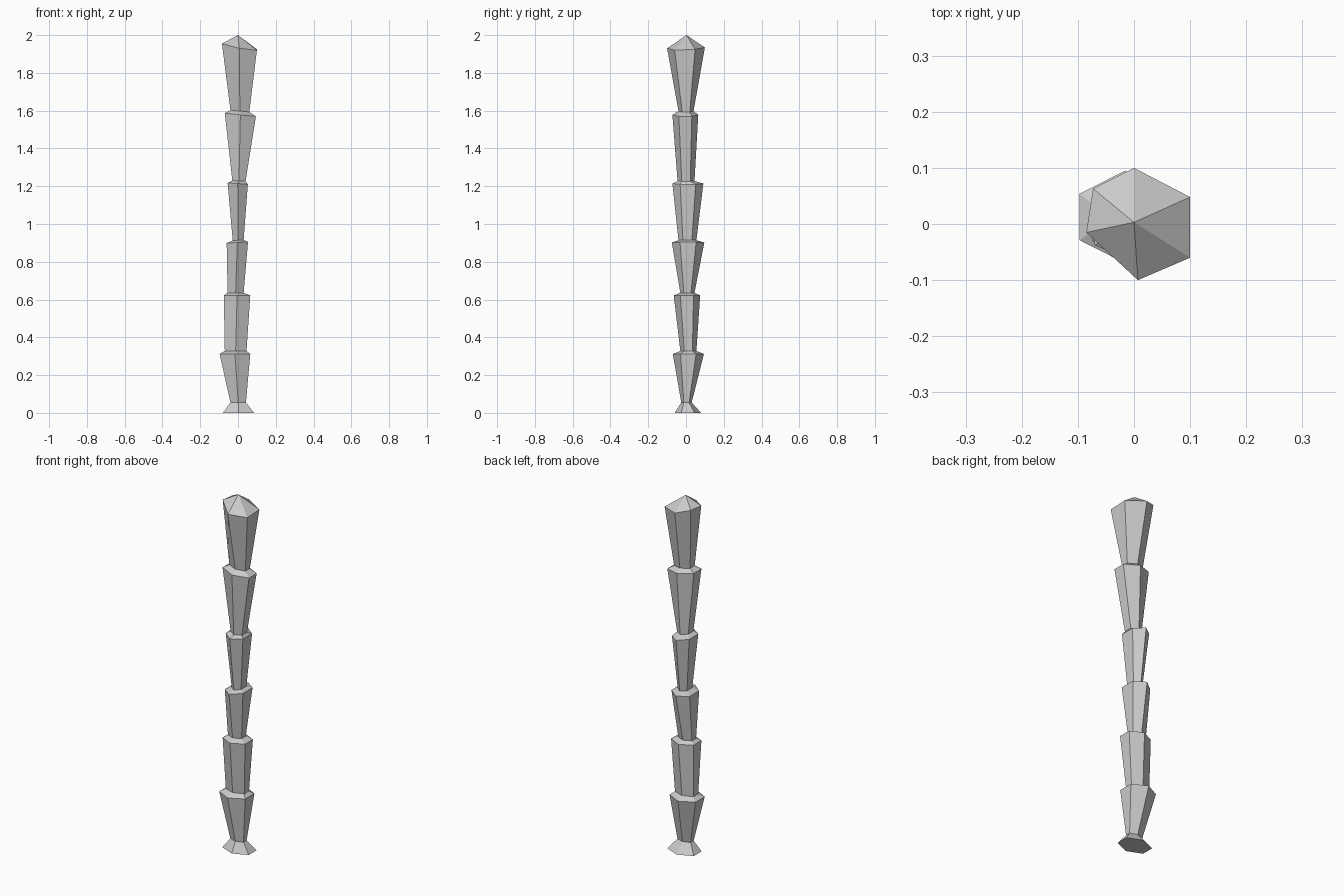
import bpy, bmesh, math

cube = bpy.data.objects.get("Cube")
if cube:
    bpy.data.objects.remove(cube, do_unlink=True)

# One flat colour
grey = bpy.data.materials.new("light_grey")
grey.use_nodes = True
colour = (0.6, 0.6, 0.6, 1)
grey.diffuse_color = colour
grey.node_tree.nodes["Principled BSDF"].inputs["Base Color"].default_value = colour

# Rings from the foot up: left, right, front, back, height, sideways tilt
RINGS = [
    (-.08, .085, -.06, .08, 0, 0),
    (-.04, .042, -.025, .03, .055, 0),
    (-.097, .065, -.07, .095, .312, 0),
    (-.07, .045, -.03, .055, .328, 0),
    (-.075, .065, -.065, .075, .622, 0),
    (-.055, .03, -.03, .045, .636, 0),
    (-.06, .053, -.075, .097, .902, .06),
    (-.028, .03, -.04, .055, .914, .03),
    (-.055, .052, -.072, .092, 1.214, -.07),
    (-.03, .04, -.045, .045, 1.228, -.05),
    (-.07, .095, -.072, .065, 1.578, -.1),
    (-.04, .06, -.04, .04, 1.598, -.1),
]
CROWN = [(.1, .048, 1.925), (0, .1, 1.935), (-.073, .063, 1.955),
         (-.085, -.015, 1.955), (.007, -.1, 1.93), (.1, -.06, 1.92)]


def hexagon(x0, x1, y0, y1, z, tilt):
    """Six-sided ring filling a box, with corners at front and back."""
    cx, cy = (x0 + x1) / 2, (y0 + y1) / 2
    rx, ry = (x1 - x0) / 2 / math.cos(math.pi / 6), (y1 - y0) / 2
    pts = []
    for i in range(6):
        a = math.radians(30 + 60 * i)
        x = cx + rx * math.cos(a)
        pts.append((x, cy + ry * math.sin(a), z + tilt * (x - cx)))
    return pts


# Segmented trunk: flared foot, stacked tapering segments, pointed crown
bm = bmesh.new()
loops = [[bm.verts.new(p) for p in ring]
         for ring in [hexagon(*r) for r in RINGS] + [CROWN]]
for low, high in zip(loops, loops[1:]):
    for i in range(6):
        j = (i + 1) % 6
        bm.faces.new((low[i], low[j], high[j], high[i]))
bm.faces.new(loops[0][::-1])
tip = bm.verts.new((0, .003, 2))
for i in range(6):
    bm.faces.new((loops[-1][i], loops[-1][(i + 1) % 6], tip))
bmesh.ops.recalc_face_normals(bm, faces=bm.faces[:])

mesh = bpy.data.meshes.new("segmented_trunk")
bm.to_mesh(mesh)
bm.free()
mesh.materials.append(grey)
trunk = bpy.data.objects.new("segmented_trunk", mesh)
bpy.context.collection.objects.link(trunk)
